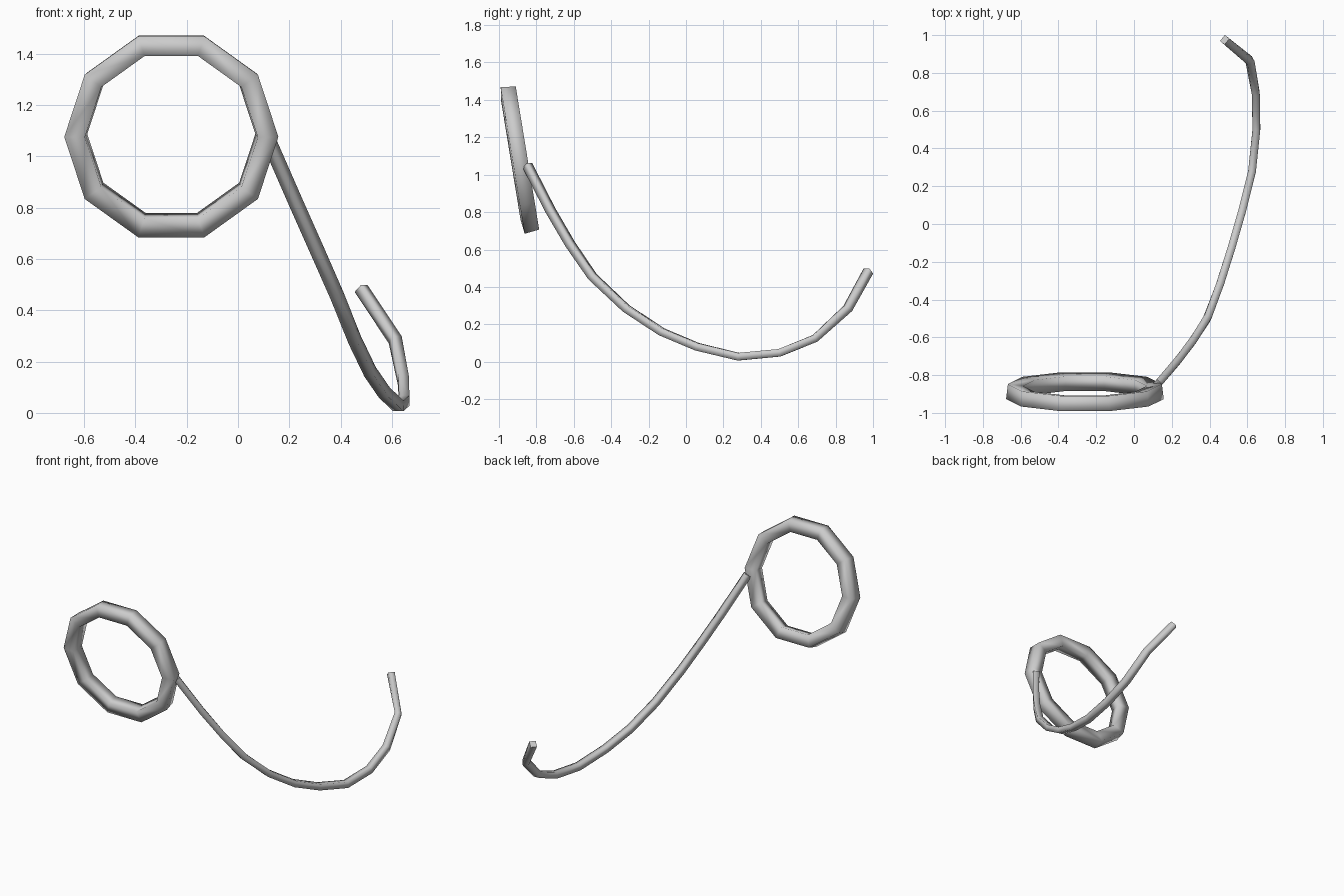
import bpy, bmesh
from math import radians, sin, cos, tau

if "Cube" in bpy.data.objects:
    bpy.data.objects.remove(bpy.data.objects["Cube"])

# Ten-sided ring with a square, slightly tapered section, top leaning to the front
SIDES, MAJOR, MINOR = 10, 0.3725, 0.057
bm = bmesh.new()
loops = []
for i in range(SIDES):
    a = tau * i / SIDES
    loop = []
    for deg in (-38, 52, 142, 232):
        r = MAJOR + MINOR * cos(radians(deg))
        loop.append(bm.verts.new((r * cos(a), r * sin(a), -MINOR * sin(radians(deg)))))
    loops.append(loop)
for i in range(SIDES):
    p, q = loops[i], loops[(i + 1) % SIDES]
    for j in range(4):
        k = (j + 1) % 4
        bm.faces.new((p[j], p[k], q[k], q[j]))
bmesh.ops.recalc_face_normals(bm, faces=bm.faces)
mesh = bpy.data.meshes.new("ring")
bm.to_mesh(mesh)
bm.free()
mesh.shade_smooth()
ring = bpy.data.objects.new("ring", mesh)
ring.location = (-0.26, -0.892, 1.082)
ring.rotation_euler = (radians(99.3), 0, 0)
bpy.context.collection.objects.link(ring)

# Thin square-section wire running from the ring to a hooked free end
path = [(0.125, -0.848, 1.05), (0.23, -0.725, 0.81), (0.31, -0.62, 0.63),
        (0.387, -0.50, 0.455), (0.455, -0.32, 0.285), (0.515, -0.13, 0.16),
        (0.57, 0.06, 0.08), (0.625, 0.28, 0.027), (0.648, 0.50, 0.048),
        (0.645, 0.69, 0.125), (0.613, 0.865, 0.285), (0.48, 0.975, 0.485)]
curve = bpy.data.curves.new("wire", 'CURVE')
curve.dimensions = '3D'
curve.twist_mode = 'Z_UP'
curve.bevel_depth = 0.029
curve.bevel_resolution = 0
curve.use_fill_caps = True
spline = curve.splines.new('POLY')
spline.use_smooth = True
spline.points.add(len(path) - 1)
for point, co in zip(spline.points, path):
    point.co = (*co, 1)
    point.tilt = radians(45)
wire = bpy.data.objects.new("wire", curve)
bpy.context.collection.objects.link(wire)

# Turn the wire into a mesh with soft sides
bpy.ops.object.select_all(action='DESELECT')
wire.select_set(True)
bpy.context.view_layer.objects.active = wire
bpy.ops.object.convert(target='MESH')
bpy.context.object.data.shade_smooth()
